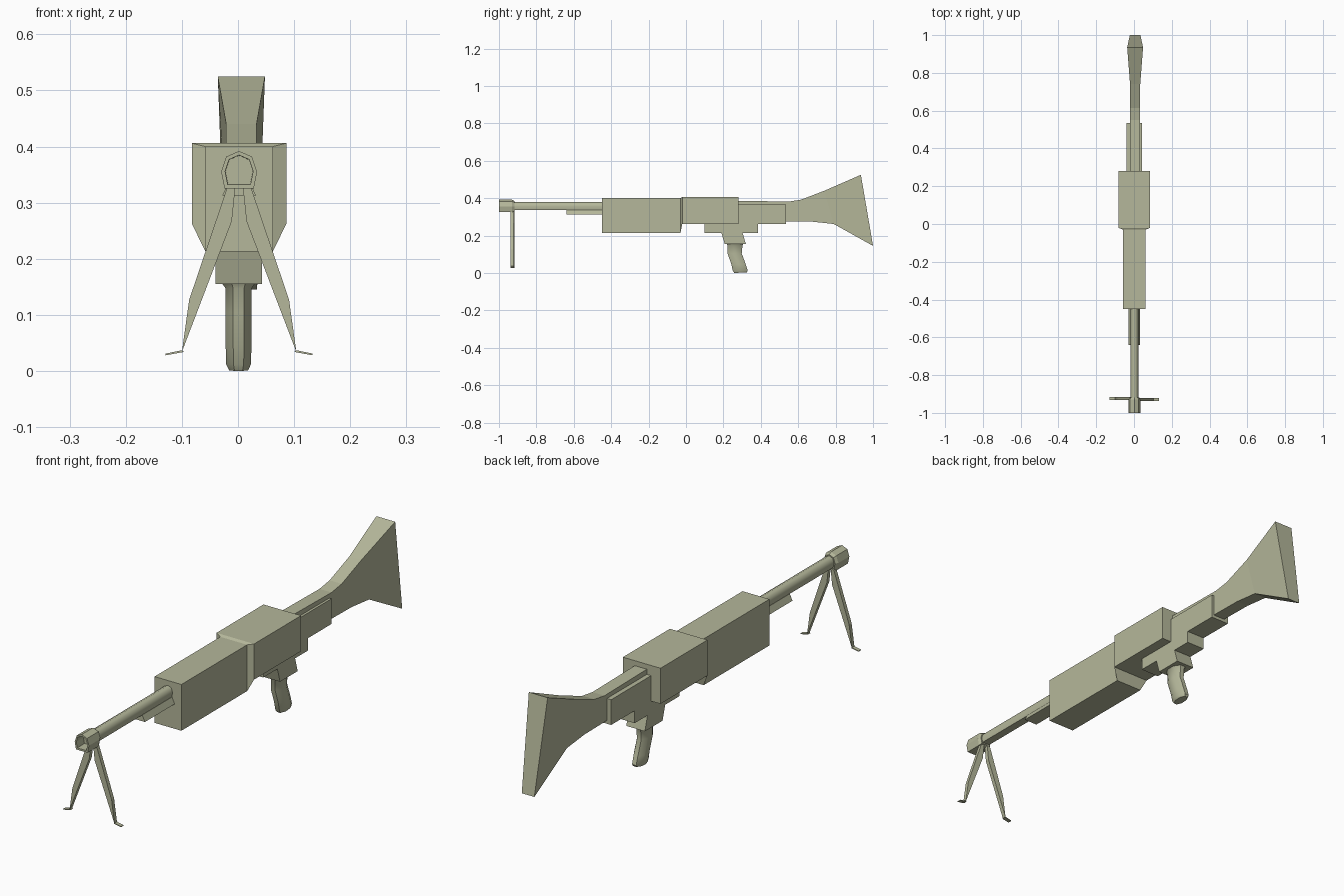
import bpy
import bmesh
from math import radians, sin, cos, pi

if "Cube" in bpy.data.objects:
    bpy.data.objects.remove(bpy.data.objects["Cube"])

# Single olive material
olive = bpy.data.materials.new("pale olive")
olive.use_nodes = True
COLOUR = (0.46, 0.475, 0.325, 1)
olive.diffuse_color = COLOUR
olive.node_tree.nodes["Principled BSDF"].inputs["Base Color"].default_value = COLOUR


def loft(name, sections, smooth=0):
    """Skin a list of equal-length closed sections and cap both ends."""
    bm = bmesh.new()
    rings = [[bm.verts.new(p) for p in s] for s in sections]
    n = len(rings[0])
    for a, b in zip(rings, rings[1:]):
        for i in range(n):
            j = (i + 1) % n
            bm.faces.new((a[i], a[j], b[j], b[i]))
    bm.faces.new(rings[0])
    bm.faces.new(rings[-1])
    bmesh.ops.recalc_face_normals(bm, faces=bm.faces)
    mesh = bpy.data.meshes.new(name)
    bm.to_mesh(mesh)
    bm.free()
    mesh.materials.append(olive)
    if smooth:
        mesh.shade_smooth()
        mesh.set_sharp_from_angle(angle=radians(smooth))
    ob = bpy.data.objects.new(name, mesh)
    bpy.context.collection.objects.link(ob)
    return ob


def extrude_x(name, profile, x0, x1):
    return loft(name, [[(x, y, z) for y, z in profile] for x in (x0, x1)])


def extrude_y(name, profile, y0, y1):
    return loft(name, [[(x, y, z) for x, z in profile] for y in (y0, y1)])


def rect(y, half, z0, z1, cx=0.002):
    return [(cx - half, y, z0), (cx + half, y, z0),
            (cx + half, y, z1), (cx - half, y, z1)]


# Front housing flaring into the wider receiver
loft("receiver_housing", [
    rect(-0.45, 0.06, 0.213, 0.40), rect(-0.03, 0.06, 0.213, 0.40),
    rect(-0.02, 0.084, 0.262, 0.406), rect(0.28, 0.084, 0.262, 0.406)])

# Stepped lower frame with the grip mount
frame = [(0.10, 0.30), (0.10, 0.213), (0.19, 0.213), (0.207, 0.155),
         (0.32, 0.155), (0.303, 0.213), (0.385, 0.213), (0.385, 0.263),
         (0.535, 0.263), (0.535, 0.365), (0.10, 0.365)]
extrude_x("lower_frame", frame, -0.04, 0.043)


# Shoulder stock: top and bottom edge with half widths
def stock_section(yt, zt, yb, zb, wt, wb):
    c = 0.006
    return [(c - wt, yt, zt), (c + wt, yt, zt), (c + wb, yb, zb), (c - wb, yb, zb)]


loft("shoulder_stock", [
    stock_section(0.27, 0.386, 0.27, 0.28, 0.027, 0.027),
    stock_section(0.55, 0.382, 0.53, 0.276, 0.027, 0.027),
    stock_section(0.615, 0.392, 0.68, 0.274, 0.027, 0.027),
    stock_section(0.74, 0.44, 0.79, 0.262, 0.027, 0.027),
    stock_section(0.935, 0.525, 1.0, 0.145, 0.042, 0.028)])

# Seven-sided outline shared by muzzle and barrel
OUTLINE = [(-0.026, -0.034), (-0.032, -0.004), (-0.023, 0.023), (0, 0.033),
           (0.023, 0.023), (0.032, -0.004), (0.026, -0.034)]


def ring(y, s):
    return [(0.002 + x * s, y, 0.359 + z * s) for x, z in OUTLINE]


loft("barrel", [ring(-0.93, 0.65), ring(-0.44, 0.65)], smooth=60)
loft("muzzle", [ring(-0.955, 0.76), ring(-1.0, 0.78), ring(-1.0, 1),
                ring(-0.93, 1), ring(-0.918, 0.8)])

# Guide rail under the barrel
extrude_y("under_rail", [(-0.028, 0.313), (0.032, 0.313), (0.02, 0.338), (-0.016, 0.338)],
          -0.64, -0.44)

# Bipod legs and feet
LEG = [(0.006, 0.335), (0.022, 0.325), (0.089, 0.127), (0.102, 0.034), (0.013, 0.267)]
FOOT = [(0.098, 0.034), (0.102, 0.037), (0.131, 0.031), (0.131, 0.028)]
for side, label in ((1, "left"), (-1, "right")):
    y = -0.927 - 0.002 * side
    for part, pts in (("leg", LEG), ("foot", FOOT)):
        profile = [(0.002 + side * x, z) for x, z in pts]
        extrude_y(f"bipod_{part}_{label}", profile, y - 0.008, y + 0.008)


# Pistol grip from eight-sided sections
def grip_ring(y0, y1, z, half, tilt=0):
    mid, r = (y0 + y1) / 2, (y1 - y0) / 2
    k = cos(pi / 8)
    return [(0.001 + half * cos(a) / k, mid + r * sin(a) / k, z + tilt * sin(a))
            for a in (pi / 8 + i * pi / 4 for i in range(8))]


loft("pistol_grip", [
    grip_ring(0.216, 0.306, 0.157, 0.03), grip_ring(0.222, 0.302, 0.147, 0.023),
    grip_ring(0.222, 0.298, 0.105, 0.023), grip_ring(0.243, 0.32, 0.045, 0.023),
    grip_ring(0.25, 0.33, 0.012, 0.022), grip_ring(0.258, 0.325, 0.002, 0.017, 0.002)],
    smooth=35)
